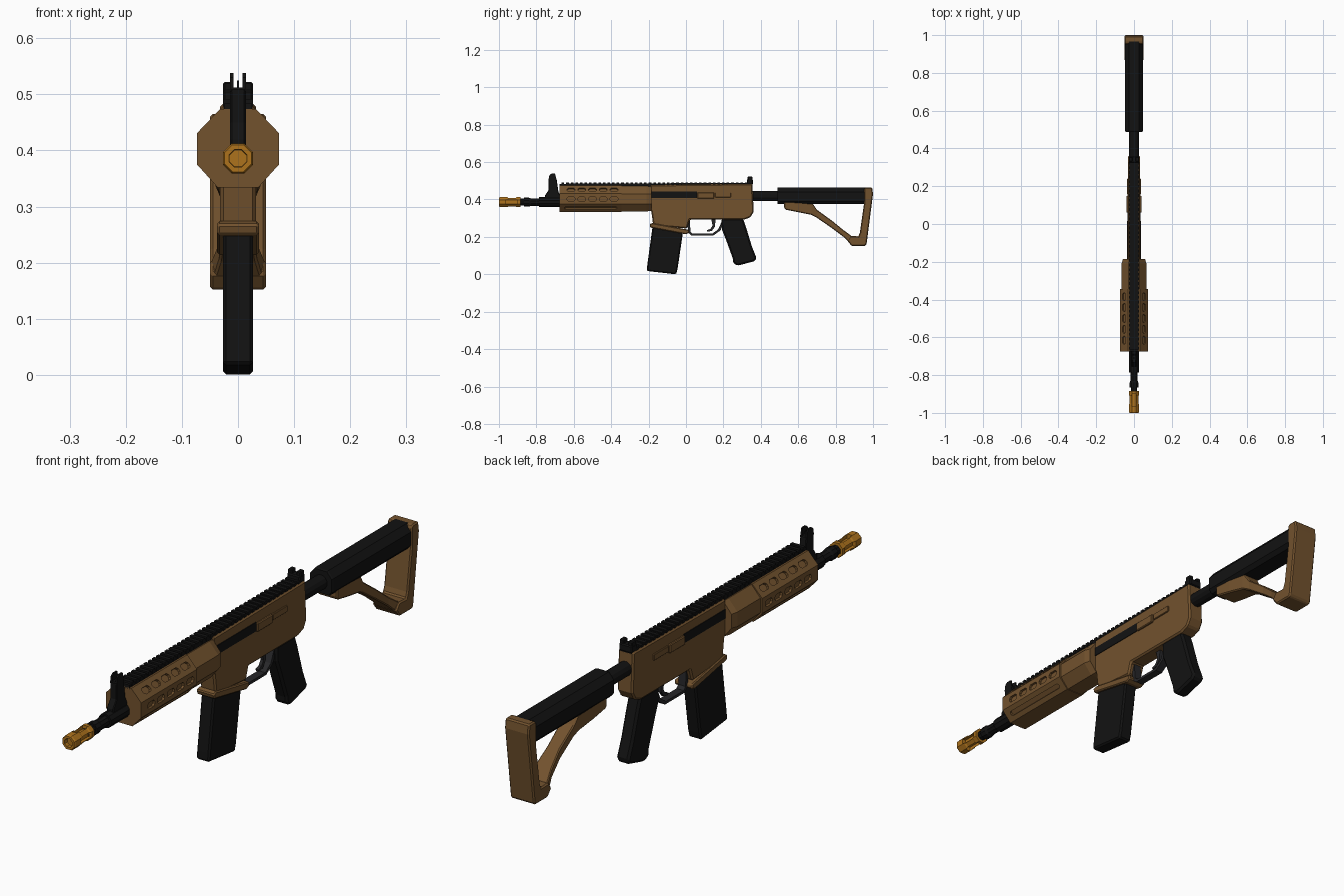
import bpy, bmesh, math
from mathutils import Vector, Matrix

if "Cube" in bpy.data.objects:
    bpy.data.objects.remove(bpy.data.objects["Cube"])

def mat(name, c):
    m = bpy.data.materials.new(name)
    m.diffuse_color = (*c, 1)
    m.use_nodes = True
    m.node_tree.nodes["Principled BSDF"].inputs["Base Color"].default_value = m.diffuse_color
    return m

TAN = mat("tan", (.17, .085, .027))
BLACK = mat("black", (.006, .006, .006))
GOLD = mat("gold", (.42, .17, .012))
GREY = mat("dark_grey", (.02, .02, .022))

def finish(name, bm, m, bevel=0, cut=None):
    bmesh.ops.recalc_face_normals(bm, faces=bm.faces)
    me = bpy.data.meshes.new(name)
    bm.to_mesh(me)
    bm.free()
    ob = bpy.data.objects.new(name, me)
    bpy.context.collection.objects.link(ob)
    if m:
        me.materials.append(m)
    if bevel:
        b = ob.modifiers.new("bevel", 'BEVEL')
        b.width, b.segments, b.limit_method = bevel, 1, 'ANGLE'
        b.angle_limit = math.radians(40)
    if cut:
        b = ob.modifiers.new("cut", 'BOOLEAN')
        b.object, b.operation, b.solver = cut, 'DIFFERENCE', 'EXACT'
        cut.hide_render = True
        cut.display_type = 'WIRE'
    if ob.modifiers:
        dg = bpy.context.evaluated_depsgraph_get()
        ob.data = bpy.data.meshes.new_from_object(ob.evaluated_get(dg))
        ob.modifiers.clear()
    if cut:
        bpy.data.objects.remove(cut)
    return ob

def add_loft(bm, rings):
    rows = [[bm.verts.new(p) for p in r] for r in rings]
    n = len(rows[0])
    for a, b in zip(rows, rows[1:]):
        for i in range(n):
            bm.faces.new((a[i], a[(i + 1) % n], b[(i + 1) % n], b[i]))
    bm.faces.new(rows[0])
    bm.faces.new(rows[-1])

def loft(name, rings, m, **kw):
    bm = bmesh.new()
    add_loft(bm, rings)
    return finish(name, bm, m, **kw)

def side(name, pts, hw, m, x=0, **kw):
    """Side profile in (y, z), extruded across x."""
    return loft(name, [[(x + s * hw, y, z) for y, z in pts] for s in (-1, 1)], m, **kw)

def box(name, y0, y1, z0, z1, hw, m, x=0, **kw):
    return side(name, [(y0, z0), (y1, z0), (y1, z1), (y0, z1)], hw, m, x, **kw)

def lathe(name, prof, z, n, m, **kw):
    """(y, radius) stations turned about the y axis."""
    def ring(y, r):
        return [(r * math.cos(math.tau * (i + .5) / n), y, z + r * math.sin(math.tau * (i + .5) / n))
                for i in range(n)]
    return loft(name, [ring(y, r) for y, r in prof], m, **kw)

def along_y(name, sec, stations, m, cx=0, cz=0, **kw):
    """Cross-section in (x, z) at several (y, x_scale, z_scale)."""
    return loft(name, [[(cx + x * sx, y, cz + z * sz) for x, z in sec] for y, sx, sz in stations], m, **kw)

def add_slot(bm, x, y, z, ang, ly, lh, depth):
    """Chamfered slot cutter; ang is the face normal's angle in the xz plane."""
    n = Vector((math.cos(ang), 0, math.sin(ang)))
    t = Vector((-math.sin(ang), 0, math.cos(ang)))
    a, b, c = ly / 2, lh / 2, lh * .3
    out = [(-a, -b + c), (-a + c, -b), (a - c, -b), (a, -b + c), (a, b - c), (a - c, b), (-a + c, b), (-a, b - c)]
    o = Vector((x, y, z))
    add_loft(bm, [[o + Vector((0, u, 0)) + t * v + n * d for u, v in out] for d in (-depth, depth)])

# handguard with vent slots
OCT = [(.073, .027), (.032, .07), (-.032, .07), (-.073, .027),
       (-.073, -.029), (-.036, -.07), (.036, -.07), (.073, -.029)]
bm = bmesh.new()
for s in (1, -1):
    flip = (lambda a: a) if s > 0 else (lambda a: math.pi - a)
    for i in range(5):
        y = -.615 + .0575 * i
        add_slot(bm, s * .0525, y, .4525, flip(math.radians(44)), .042, .024, .009)
        add_slot(bm, s * .073, y, .402, flip(0), .042, .024, .009)
    add_slot(bm, s * .0545, -.51, .3545, flip(math.radians(-48)), .28, .018, .009)
cutter = finish("slot_cutter", bm, None)
along_y("handguard", OCT, [(-.675, 1, 1), (-.345, 1, 1)], TAN, cz=.404, cut=cutter)
along_y("handguard_rear", OCT, [(-.345, .9, .97), (-.21, .9, .97), (-.185, .8, .92)], TAN, cz=.404)

# receiver and magazine well
side("receiver", [(-.19, .478), (.355, .484), (.362, .335), (.345, .305), (.31, .292), (.02, .292),
                  (.005, .245), (-.175, .26), (-.185, .335), (-.19, .345)], .032, TAN, bevel=.006)
side("magwell_flare", [(-.195, .268), (-.19, .25), (0, .214), (.018, .222), (.015, .238), (-.18, .274)],
     .037, TAN, bevel=.004)
for s, n in ((1, "right"), (-1, "left")):
    box("bolt_slot_" + n, -.19, .06, .408, .442, .004, BLACK, s * .0305)
    box("ejection_cover_" + n, .06, .15, .405, .438, .006, TAN, s * .034, bevel=.003)
    box("side_catch_" + n, .155, .24, .412, .436, .004, TAN, s * .033, bevel=.002)

# magazine
side("magazine", [(-.178, .26), (-.014, .24), (-.045, .03), (-.053, 0), (-.21, .018), (-.207, .05)],
     .027, BLACK, bevel=.006)

# top rail with teeth
bm = bmesh.new()
for i in range(41):
    y = -.665 + .0245 * i
    add_loft(bm, [[(s * .027, y + u, v) for u, v in ((0, .478), (.014, .478), (.014, .492), (0, .492))]
                  for s in (-1, 1)])
finish("rail_teeth", bm, BLACK)
side("rail_base", [(-.675, .468), (.355, .474), (.355, .489), (-.675, .484)], .025, BLACK)

# rear sight: base and two ears
box("rear_sight", .325, .358, .48, .508, .027, BLACK, bevel=.004)
for s, n in ((1, "right"), (-1, "left")):
    box("rear_sight_ear_" + n, .33, .355, .5, .522, .009, BLACK, s * .0175, bevel=.003)

# barrel, gas block and front sight
lathe("barrel", [(-.9, .018), (-.865, .018), (-.865, .024), (-.84, .024), (-.83, .02), (-.785, .02),
                 (-.785, .027), (-.66, .027)], .386, 10, BLACK)
side("front_sight", [(-.755, .386), (-.755, .42), (-.735, .45), (-.735, .512), (-.692, .512),
                     (-.682, .44), (-.672, .42), (-.672, .386)], .014, BLACK, bevel=.003)
for s, n in ((1, "right"), (-1, "left")):
    side("front_sight_ear_" + n, [(-.735, .505), (-.73, .53), (-.72, .538), (-.7, .538), (-.692, .505)],
         .003, BLACK, s * .011)
box("front_sight_post", -.715, -.705, .5, .525, .002, BLACK)

# slotted muzzle
bm = bmesh.new()
for ax in ((.05, .011), (.011, .05)):
    add_loft(bm, [[(s * ax[0], y, .386 + t * ax[1]) for s, t in ((-1, -1), (1, -1), (1, 1), (-1, 1))]
                  for y in (-.965, -.9)])
slots = finish("muzzle_cutter", bm, None)
loft_prof = [(-1, .017), (-1, .026), (-.994, .029), (-.955, .029), (-.95, .026), (-.91, .026),
             (-.905, .029), (-.885, .029), (-.885, .017), (-.9, .017), (-.9, .014), (-.985, .014)]
lathe("muzzle", loft_prof[::-1][2:3] + [(-.885, .019), (-.885, .029), (-.905, .029), (-.91, .026), (-.95, .026),
      (-.955, .029), (-.994, .029), (-1, .026), (-1, .017), (-.985, .016)], .386, 8, GOLD, cut=slots)

# trigger guard and trigger
side("trigger_guard", [(.005, .295), (.012, .222), (.03, .207), (.145, .207), (.185, .235), (.2, .275),
                       (.19, .28), (.172, .24), (.14, .217), (.035, .217), (.024, .228), (.02, .295)], .015, GREY)
side("trigger", [(.135, .295), (.142, .26), (.13, .242), (.112, .236), (.114, .228), (.138, .232),
                 (.155, .255), (.158, .295)], .006, GREY)

# pistol grip
side("pistol_grip", [(.19, .298), (.305, .298), (.32, .255), (.352, .15), (.378, .085), (.365, .07), (.275, .046),
                     (.252, .06), (.25, .085), (.212, .19), (.192, .24)], .026, BLACK, bevel=.008)

# stock tube and cheek piece
lathe("buffer_tube", [(.35, .027), (.5, .027)], .419, 12, BLACK)
CHEEK = [(.047, .02), (.026, .045), (-.026, .045), (-.047, .02),
         (-.047, -.03), (-.034, -.045), (.034, -.045), (.047, -.03)]
along_y("cheek_piece", CHEEK, [(.488, .95, .95), (.495, 1, 1), (.965, 1, 1)], BLACK, cz=.42)

# skeleton stock: tapering strut and butt
strut = [(.525, .355, .395, .042), (.535, .345, .395, .042), (.6, .332, .395, .04), (.67, .318, .39, .034),
         (.7, .302, .345, .028), (.78, .247, .287, .026), (.84, .202, .238, .034), (.885, .158, .205, .048)]
loft("stock_strut", [[(-w, y, a), (w, y, a), (w, y, b), (-w, y, b)] for y, a, b, w in strut], TAN, bevel=.004)
side("stock_butt", [(.952, .458), (.96, .465), (.995, .465), (1, .43), (.965, .158), (.955, .152), (.885, .152),
                    (.862, .18), (.88, .205), (.922, .203), (.93, .225), (.952, .38)], .05, TAN, bevel=.005)
